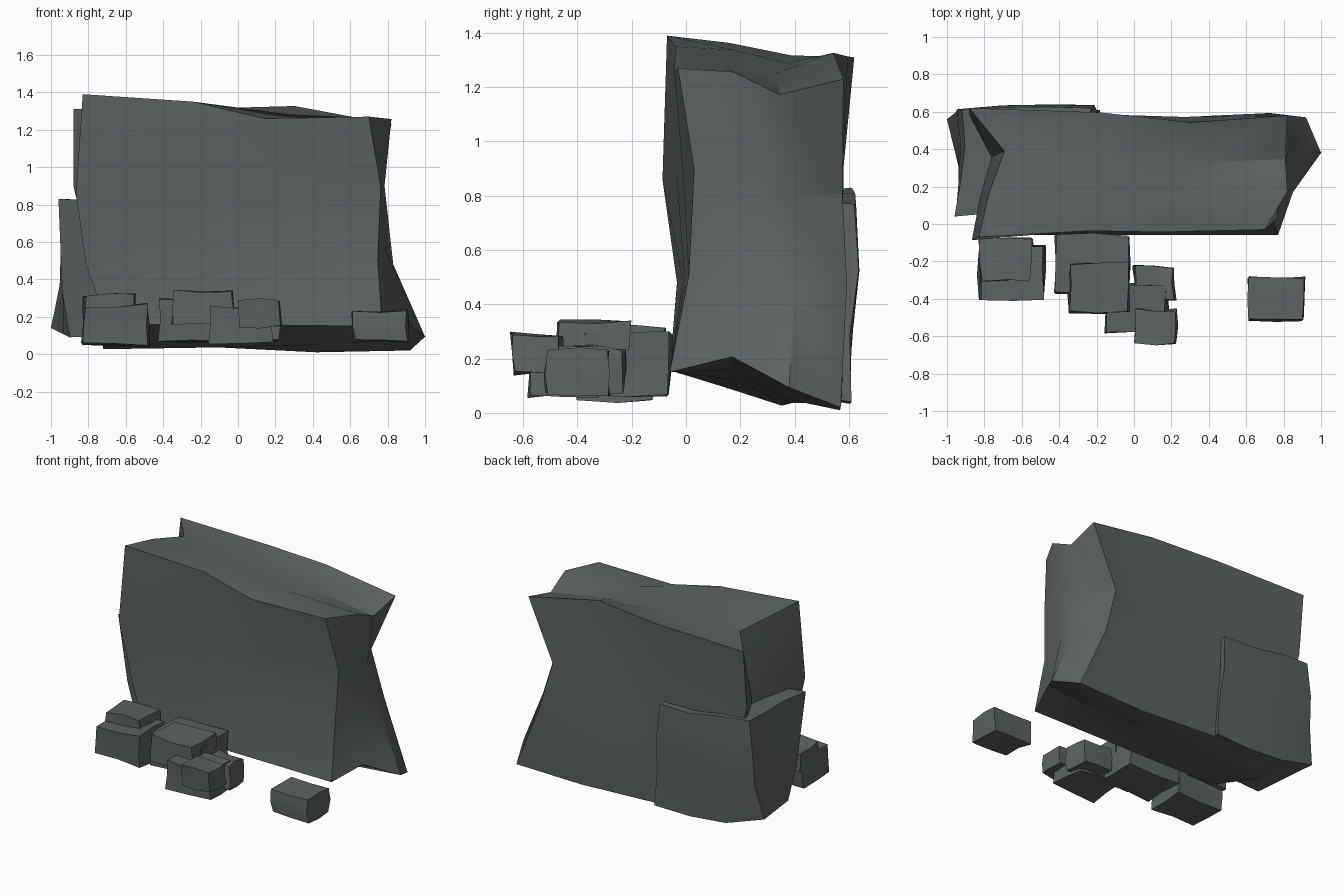
import bpy, bmesh, random
from mathutils import Vector

random.seed(4)

cube = bpy.data.objects.get("Cube")
if cube:
    bpy.data.objects.remove(cube, do_unlink=True)

STONE = (0.11, 0.122, 0.122, 1)
stone = bpy.data.materials.new("dark_grey_stone")
stone.use_nodes = True
stone.diffuse_color = STONE
shader = next(n for n in stone.node_tree.nodes if n.type == 'BSDF_PRINCIPLED')
shader.inputs["Base Color"].default_value = STONE
shader.inputs["Roughness"].default_value = 0.9

# each side is an axis and which end of that axis
SIDES = {"left": (0, 0), "right": (0, 1), "front": (1, 0),
         "back": (1, 1), "bottom": (2, 0), "top": (2, 1)}
CORNERS = [("left", "front"), ("right", "front"), ("right", "back"), ("left", "back")]


def weight(side, u):
    axis, end = SIDES[side]
    return u[axis] if end else 1 - u[axis]


def bend(first, second, t):
    """Offset along an edge whose two inner knots are moved."""
    first, second = Vector(first), Vector(second)
    if t < 1 / 3:
        return first * t * 3
    if t > 2 / 3:
        return second * (1 - t) * 3
    return first.lerp(second, t * 3 - 1)


def rock(name, bottom, top, bends, cuts):
    """Box stretched between eight corners, with bent edges."""
    bm = bmesh.new()
    bmesh.ops.create_cube(bm, size=1)
    bmesh.ops.subdivide_edges(bm, edges=bm.edges[:], cuts=cuts, use_grid_fill=True)
    for v in bm.verts:
        u = v.co + Vector((0.5, 0.5, 0.5))
        p = Vector()
        for (a, b), low, high in zip(CORNERS, bottom, top):
            p += Vector(low).lerp(Vector(high), u.z) * weight(a, u) * weight(b, u)
        for (a, b), knots in bends.items():
            along = 3 - SIDES[a][0] - SIDES[b][0]
            p += bend(*knots, u[along]) * weight(a, u) * weight(b, u)
        v.co = p
    bmesh.ops.recalc_face_normals(bm, faces=bm.faces[:])
    mesh = bpy.data.meshes.new(name)
    bm.to_mesh(mesh)
    bm.free()
    mesh.materials.append(stone)
    obj = bpy.data.objects.new(name, mesh)
    bpy.context.collection.objects.link(obj)
    bpy.ops.object.select_all(action='DESELECT')
    obj.select_set(True)
    bpy.context.view_layer.objects.active = obj
    bpy.ops.object.shade_smooth_by_angle(angle=0.52)


# main wall-like slab
rock("rock_slab",
     [(-.70, -.06, .16), (.77, -.06, .15), (.92, .57, .02), (-.73, .56, .08)],
     [(-.83, -.07, 1.39), (.70, -.03, 1.27), (.82, .58, 1.23), (-.88, .62, 1.31)],
     {("front", "top"): ((.08, .02, 0), (-.05, 0, -.05)),
      ("back", "top"): ((.13, -.01, .03), (.05, -.05, .07)),
      ("back", "bottom"): ((0, .01, -.02), (.05, 0, -.03)),
      ("right", "front"): ((0, .06, -.02), (.04, .07, 0)),
      ("right", "back"): ((-.16, .02, .05), (-.22, 0, -.02)),
      ("right", "bottom"): ((.03, .02, .1), (.13, .02, .03)),
      ("right", "top"): ((.08, 0, 0), (.03, -.03, -.07)),
      ("left", "top"): ((.07, 0, 0), (.17, 0, -.02)),
      ("left", "bottom"): ((0, 0, -.04), (0, 0, -.08)),
      ("left", "front"): ((-.07, .03, -.09), (-.08, -.02, -.12)),
      ("left", "back"): ((0, 0, 0), (-.05, -.02, 0))}, 2)

# buttress block at the back corner
rock("rock_buttress",
     [(-.9, .15, .09), (-.3, .15, .12), (-.18, .61, .04), (-1, .56, .14)],
     [(-.96, .04, .83), (-.3, .1, .8), (-.23, .62, .77), (-.92, .61, .83)],
     {("left", "front"): ((-.02, .0, 0), (-.01, .0, 0)),
      ("left", "back"): ((.02, .02, 0), (0, .02, 0)),
      ("right", "back"): ((0, -.01, 0), (0, .02, 0)),
      ("left", "top"): ((.02, 0, 0), (.03, 0, -.02)),
      ("back", "top"): ((0, .01, 0), (0, .01, -.02)),
      ("back", "bottom"): ((0, .02, -.05), (0, .01, -.04))}, 2)

# fallen rubble: lowest and highest point of each stone
RUBBLE = {
    "single_stone": ((.62, -.51, .07), (.90, -.285, .235)),
    "left_lower_stone": ((-.82, -.40, .055), (-.48, -.12, .26)),
    "left_upper_stone": ((-.82, -.31, .19), (-.55, -.09, .32)),
    "middle_back_stone": ((-.42, -.37, .06), (-.03, -.06, .30)),
    "middle_upper_stone": ((-.35, -.47, .16), (-.03, -.21, .335)),
    "middle_front_stone": ((-.15, -.58, .06), (.18, -.32, .25)),
    "top_front_stone": ((.01, -.64, .15), (.22, -.46, .28)),
    "side_stone": ((0, -.41, .07), (.21, -.23, .24)),
}


def jitter(size):
    return Vector([random.uniform(-size, size) for _ in range(3)])


def ring(low, high, z):
    flat = [(low[0], low[1]), (high[0], low[1]), (high[0], high[1]), (low[0], high[1])]
    return [Vector((x, y, z)) + jitter(.01) for x, y in flat]


for name, (low, high) in RUBBLE.items():
    bends = {}
    for a, (axis, _) in SIDES.items():
        for b, (other, _) in SIDES.items():
            if axis < other:
                shift = jitter(.012)
                bends[a, b] = (shift, shift)
    rock(name, ring(low, high, low[2]), ring(low, high, high[2]), bends, 1)
